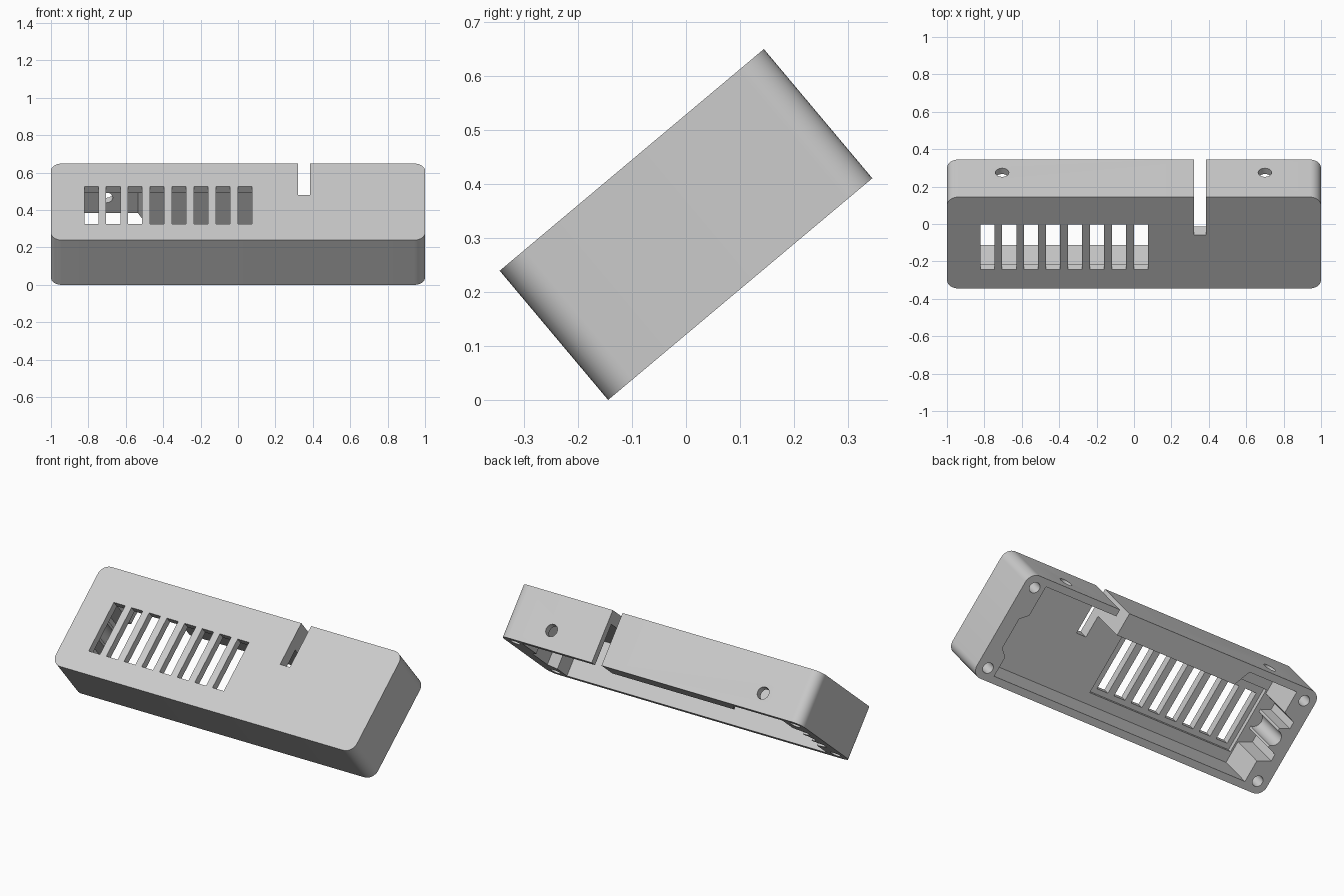
import bpy, bmesh
from math import radians, sin, cos, pi
from mathutils import Matrix

if "Cube" in bpy.data.objects:
    bpy.data.objects.remove(bpy.data.objects["Cube"])

HALF_Y, HALF_Z, TILT = 0.319, 0.156, radians(40)

grey = bpy.data.materials.new("light_grey_plastic")
grey.use_nodes = True
colour = (0.6, 0.6, 0.6, 1)
grey.diffuse_color = colour
grey.node_tree.nodes["Principled BSDF"].inputs["Base Color"].default_value = colour


def prism(name, points, z0, z1):
    """Closed prism from a plan outline."""
    bm = bmesh.new()
    base = bm.faces.new([bm.verts.new((x, y, z0)) for x, y in points])
    top = bmesh.ops.extrude_face_region(bm, geom=[base])["geom"]
    verts = [g for g in top if isinstance(g, bmesh.types.BMVert)]
    bmesh.ops.translate(bm, verts=verts, vec=(0, 0, z1 - z0))
    bmesh.ops.recalc_face_normals(bm, faces=bm.faces)
    mesh = bpy.data.meshes.new(name)
    bm.to_mesh(mesh)
    bm.free()
    mesh.materials.append(grey)
    obj = bpy.data.objects.new(name, mesh)
    bpy.context.collection.objects.link(obj)
    return obj


def box(name, x0, x1, y0, y1, z0, z1):
    return prism(name, [(x0, y0), (x1, y0), (x1, y1), (x0, y1)], z0, z1)


def arc(cx, cy, r, start, end, steps):
    angles = [radians(start + (end - start) * i / steps) for i in range(steps + 1)]
    return [(cx + r * cos(a), cy + r * sin(a)) for a in angles]


def circle(cx, cy, r):
    return arc(cx, cy, r, 0, 345, 23)


def cut(target, cutter):
    """Subtract the cutter, then discard it."""
    cutter.hide_render = True
    mod = target.modifiers.new("cut", "BOOLEAN")
    mod.operation, mod.solver, mod.object = "DIFFERENCE", "EXACT", cutter
    bpy.context.view_layer.update()
    graph = bpy.context.evaluated_depsgraph_get()
    mesh = bpy.data.meshes.new_from_object(target.evaluated_get(graph))
    target.modifiers.clear()
    target.data = mesh
    bpy.data.objects.remove(cutter)


# Outer shell with rounded vertical corners
R = 0.06
outline = []
for sx, sy, a in ((1, 1, 0), (-1, 1, 90), (-1, -1, 180), (1, -1, 270)):
    outline += arc(sx * (1 - R), sy * (HALF_Y - R), R, a, a + 90, 8)
shell = prism("enclosure_lid", outline, -HALF_Z, HALF_Z)

# Cavity: thin walls, corner bosses, a thick back rib and a shaped cable end
W = 0.278
cavity = [(0.87, -W), (0.87, -0.16), (0.915, -0.12), (0.915, 0.06), (0.87, 0.1),
          (0.87, W), (0.35, W), (0.35, 0.185), (-0.49, 0.185), (-0.535, W),
          (-0.86, W), (-0.86, 0.15), (-0.94, 0.12), (-0.94, 0.08), (-0.88, 0.06)]
cavity += arc(-0.88, 0, 0.045, 90, 270, 8)
cavity += [(-0.88, -0.06), (-0.94, -0.08), (-0.94, -0.12), (-0.86, -0.15), (-0.86, -W)]
cut(shell, prism("cavity_cutter", cavity, -0.3, 0.086))

# Shallow pocket behind the vents
cut(shell, box("pocket_cutter", -0.85, 0.12, -0.215, 0.17, 0.05, 0.111))

# Vent slots
for i in range(8):
    x = -0.822 + i * 0.1175
    cut(shell, box("slot_cutter", x, x + 0.075, -0.186, 0.126, 0.07, 0.3))

# Cable notch through the back wall
cut(shell, box("notch_cutter", 0.32, 0.385, 0.055, 0.5, -0.4, 0.4))

# Screw holes in the rim corners
for sx in (-1, 1):
    for sy in (-1, 1):
        cut(shell, prism("screw_cutter", circle(sx * 0.93, sy * 0.25, 0.031), -0.3, 0.03))

# Round mounting holes through the back wall
for x in (-0.705, 0.7):
    hole = prism("mount_cutter", circle(0, 0, 0.036), -0.1, 0.1)
    hole.data.transform(Matrix.Translation((x, 0.31, -0.048)) @ Matrix.Rotation(pi / 2, 4, "X"))
    cut(shell, hole)

# Tilt the finished lid and rest it on its lower edge
lift = HALF_Y * sin(TILT) + HALF_Z * cos(TILT)
shell.data.transform(Matrix.Translation((0, 0, lift)) @ Matrix.Rotation(TILT, 4, "X"))

bpy.ops.object.select_all(action="DESELECT")
shell.select_set(True)
bpy.context.view_layer.objects.active = shell
bpy.ops.object.shade_smooth_by_angle(angle=radians(30))
